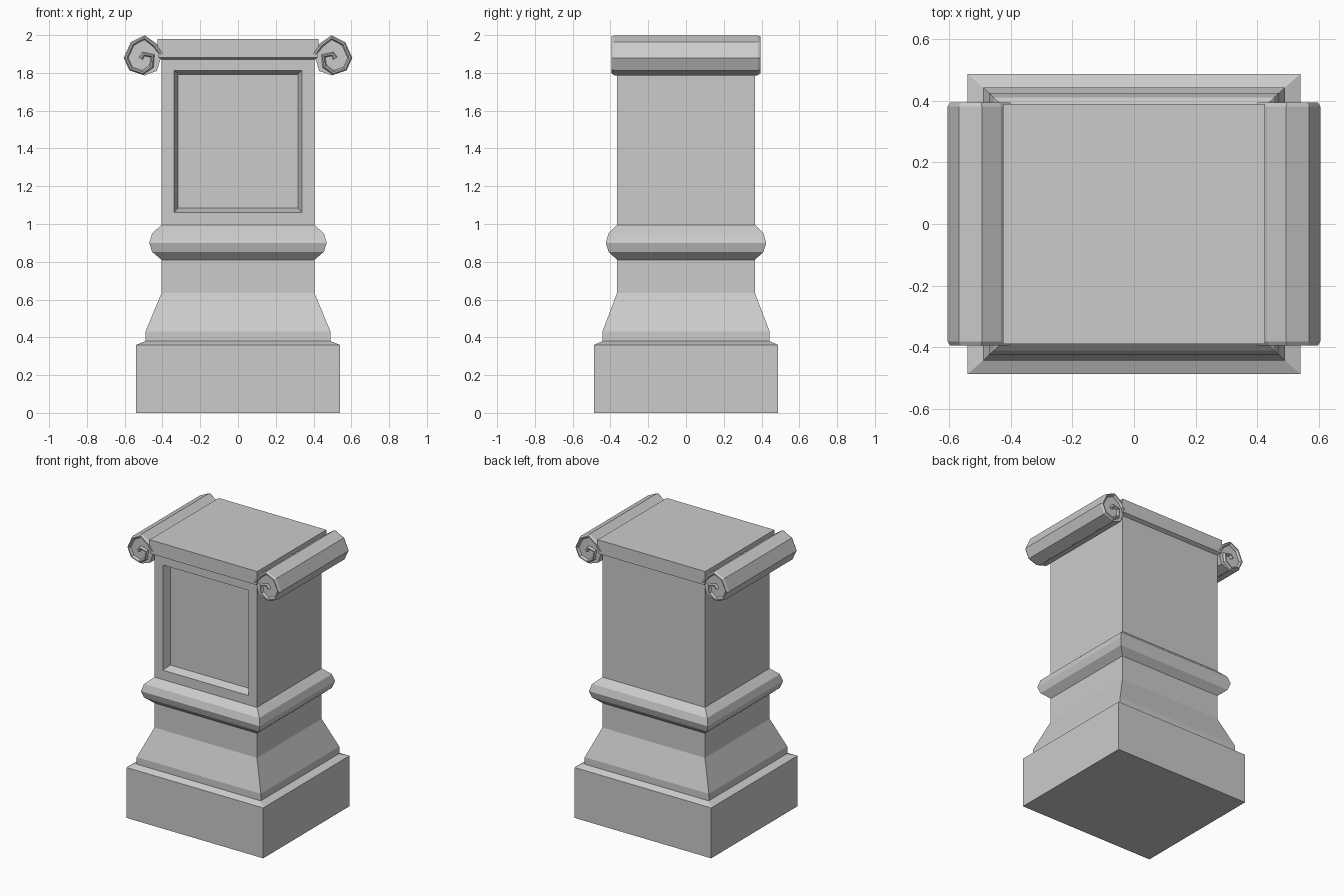
import bpy, bmesh
from mathutils import Vector

cube = bpy.data.objects.get("Cube")
if cube:
    bpy.data.objects.remove(cube, do_unlink=True)

stone = bpy.data.materials.new("grey_stone")
stone.use_nodes = True
stone.diffuse_color = (0.6, 0.6, 0.6, 1)
stone.node_tree.nodes["Principled BSDF"].inputs["Base Color"].default_value = (0.6, 0.6, 0.6, 1)


def finish(name, bm):
    bmesh.ops.recalc_face_normals(bm, faces=bm.faces)
    mesh = bpy.data.meshes.new(name)
    bm.to_mesh(mesh)
    bm.free()
    mesh.materials.append(stone)
    obj = bpy.data.objects.new(name, mesh)
    bpy.context.collection.objects.link(obj)
    return obj


def skin(bm, rings):
    """Join closed rings of points in order and cap both ends."""
    loops = [[bm.verts.new(p) for p in ring] for ring in rings]
    for a, b in zip(loops, loops[1:]):
        for i in range(len(a)):
            j = (i + 1) % len(a)
            bm.faces.new((a[i], a[j], b[j], b[i]))
    bm.faces.new(loops[0])
    bm.faces.new(loops[-1])


def stacked(name, profile, inset_panel=False):
    """Rectangular moulding from (half width, half depth, height) levels."""
    bm = bmesh.new()
    skin(bm, [[(-x, -y, z), (x, -y, z), (x, y, z), (-x, y, z)] for x, y, z in profile])
    bmesh.ops.recalc_face_normals(bm, faces=bm.faces)
    if inset_panel:
        front = min(bm.faces, key=lambda f: f.calc_center_median().y)
        bmesh.ops.inset_individual(bm, faces=[front], thickness=0.095)
        bmesh.ops.inset_individual(bm, faces=[front], thickness=0.03, depth=-0.055)
    return finish(name, bm)


# Base, moulded foot and ring
stacked("plinth", [(0.54, 0.487, 0), (0.54, 0.487, 0.36), (0.49, 0.443, 0.38)])
stacked("flared_foot", [(0.49, 0.443, 0.38), (0.49, 0.443, 0.43),
                        (0.405, 0.365, 0.635), (0.405, 0.365, 0.81)])
stacked("ring_moulding", [(0.405, 0.365, 0.81), (0.455, 0.41, 0.853), (0.47, 0.425, 0.9),
                          (0.455, 0.41, 0.95), (0.405, 0.365, 0.995)])

# Shaft with a sunken front panel, and the cap slab
stacked("shaft", [(0.405, 0.365, 0.995), (0.405, 0.365, 1.88)], inset_panel=True)
stacked("cap_slab", [(0.405, 0.365, 1.87), (0.42, 0.39, 1.882),
                     (0.425, 0.39, 1.91), (0.425, 0.39, 1.98)])

# Scroll outline and spiral centre line in the x-z plane
OUTLINE = [(0.40, 1.905), (0.495, 1.995), (0.565, 1.96), (0.60, 1.88),
           (0.575, 1.815), (0.495, 1.787), (0.43, 1.81), (0.408, 1.88)]
SPIRAL = [(0.405, 1.90), (0.44, 1.947), (0.495, 1.987), (0.559, 1.955), (0.593, 1.88),
          (0.567, 1.822), (0.505, 1.801), (0.458, 1.835), (0.452, 1.89),
          (0.50, 1.90), (0.515, 1.877)]


def ribbon(points, half_width, half_depth, bevel):
    """Bevelled strip following a path, with mitred corners."""
    pts = [Vector(p) for p in points]
    rings = []
    for i, p in enumerate(pts):
        d0 = (p - pts[max(i - 1, 0)]).normalized()
        d1 = (pts[min(i + 1, len(pts) - 1)] - p).normalized()
        t = (d0 + d1).normalized()
        n = Vector((-t.y, t.x))
        w, h = half_width, half_depth
        section = [(w, h - bevel), (w * 0.35, h), (-w * 0.35, h), (-w, h - bevel),
                   (-w, bevel - h), (-w * 0.35, -h), (w * 0.35, -h), (w, bevel - h)]
        rings.append([(p.x + n.x * a, y, p.y + n.y * a) for a, y in section])
    return rings


# Scroll rolls on both sides
for side, label in ((1, "left"), (-1, "right")):
    for part in ("core", "spiral"):
        bm = bmesh.new()
        if part == "core":
            skin(bm, [[(x, y, z) for x, z in OUTLINE] for y in (-0.378, 0.378)])
        else:
            skin(bm, ribbon(SPIRAL, 0.012, 0.394, 0.013))
        for v in bm.verts:
            v.co.x *= side
        finish(f"{label}_scroll_{part}", bm)
